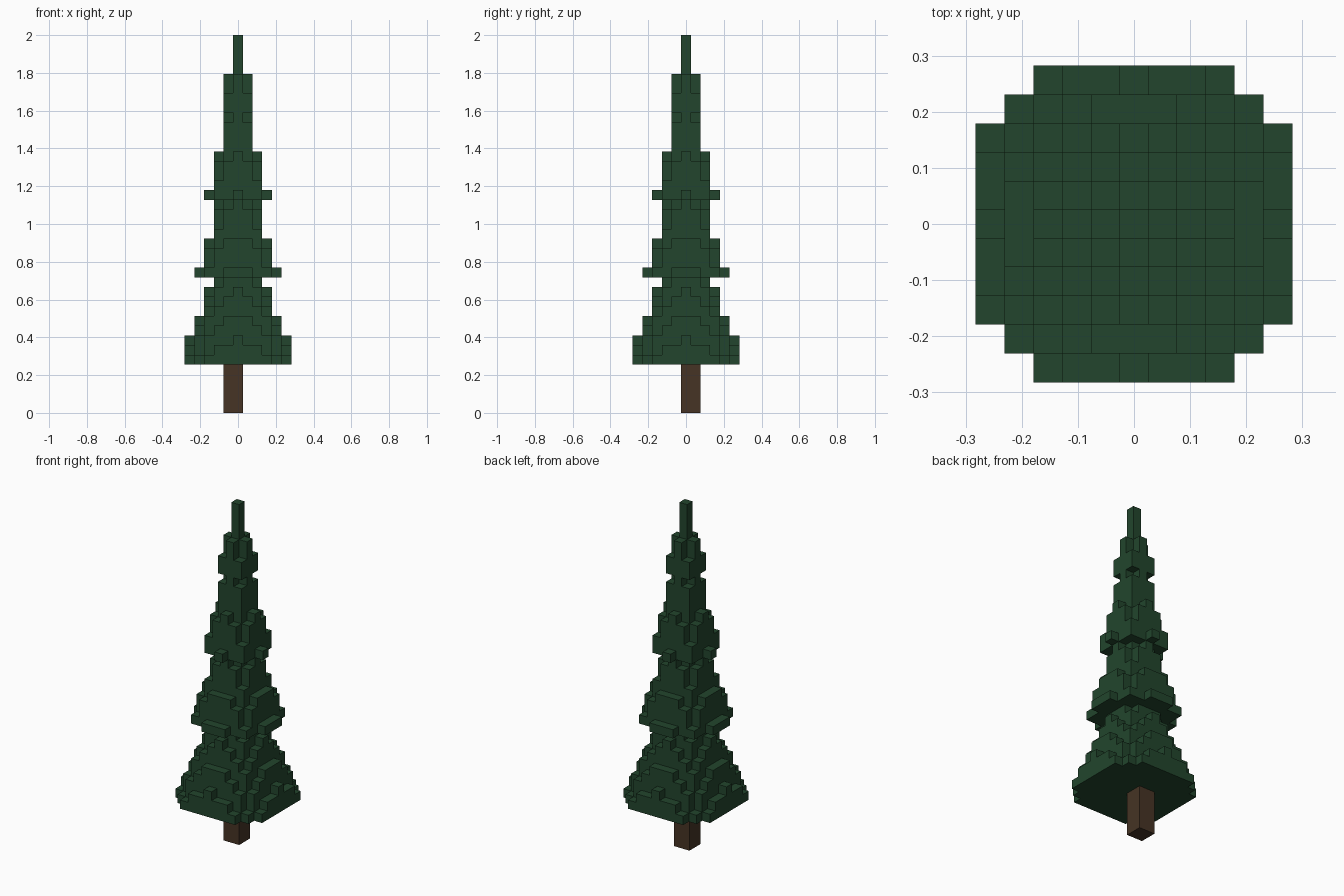
import bpy
import bmesh
from mathutils import Vector

cube = bpy.data.objects.get("Cube")
if cube:
    bpy.data.objects.remove(cube, do_unlink=True)

U = 2 / 39          # edge length of one block
TRUNK_TOP = 5       # trunk height in blocks


def material(name, rgb):
    mat = bpy.data.materials.new(name)
    mat.use_nodes = True
    mat.diffuse_color = (*rgb, 1)
    mat.node_tree.nodes["Principled BSDF"].inputs["Base Color"].default_value = (*rgb, 1)
    return mat


def build_blocks(name, cells, mat):
    """Make one mesh from grid cells, keeping only the exposed block sides."""
    bm = bmesh.new()
    for cell in cells:
        centre = Vector((cell[0], cell[1], cell[2] + 0.5))
        for axis in range(3):
            for sign in (-1, 1):
                beside = list(cell)
                beside[axis] += sign
                if tuple(beside) in cells:
                    continue
                n, a, b = Vector(), Vector(), Vector()
                n[axis] = sign / 2
                a[(axis + 1) % 3] = 0.5
                b[(axis + 2) % 3] = sign / 2
                corners = (n - a - b, n + a - b, n + a + b, n - a + b)
                bm.faces.new([bm.verts.new((centre + c) * U) for c in corners])
    bmesh.ops.remove_doubles(bm, verts=bm.verts, dist=U / 100)
    mesh = bpy.data.meshes.new(name)
    bm.to_mesh(mesh)
    bm.free()
    mesh.materials.append(mat)
    obj = bpy.data.objects.new(name, mesh)
    bpy.context.collection.objects.link(obj)
    return obj


def disc(limit, z):
    """Blocks of one round layer whose squared distance is within the limit."""
    span = range(-6, 7)
    return {(x, y, z) for x in span for y in span if x * x + y * y <= limit}


# Squared layer radii of the four tapering branch tiers, from the bottom up
tiers = [
    [34, 29, 25, 20, 18, 13, 10, 9, 5],
    [18, 13, 13, 10, 8, 5, 5, 4],
    [9, 8, 5, 5, 4, 2, 2, 2, 1],
    [2, 2, 1, 1, 0, 0, 0, 0],
]
foliage = set()
for height, limit in enumerate(sum(tiers, []), TRUNK_TOP):
    foliage |= disc(limit, height)
build_blocks("foliage", foliage, material("dark green", (0.016, 0.060, 0.026)))

# Trunk, two blocks square and off centre
trunk = {(x, y, z) for x in (-1, 0) for y in (0, 1) for z in range(TRUNK_TOP)}
build_blocks("trunk", trunk, material("bark brown", (0.061, 0.034, 0.018)))
